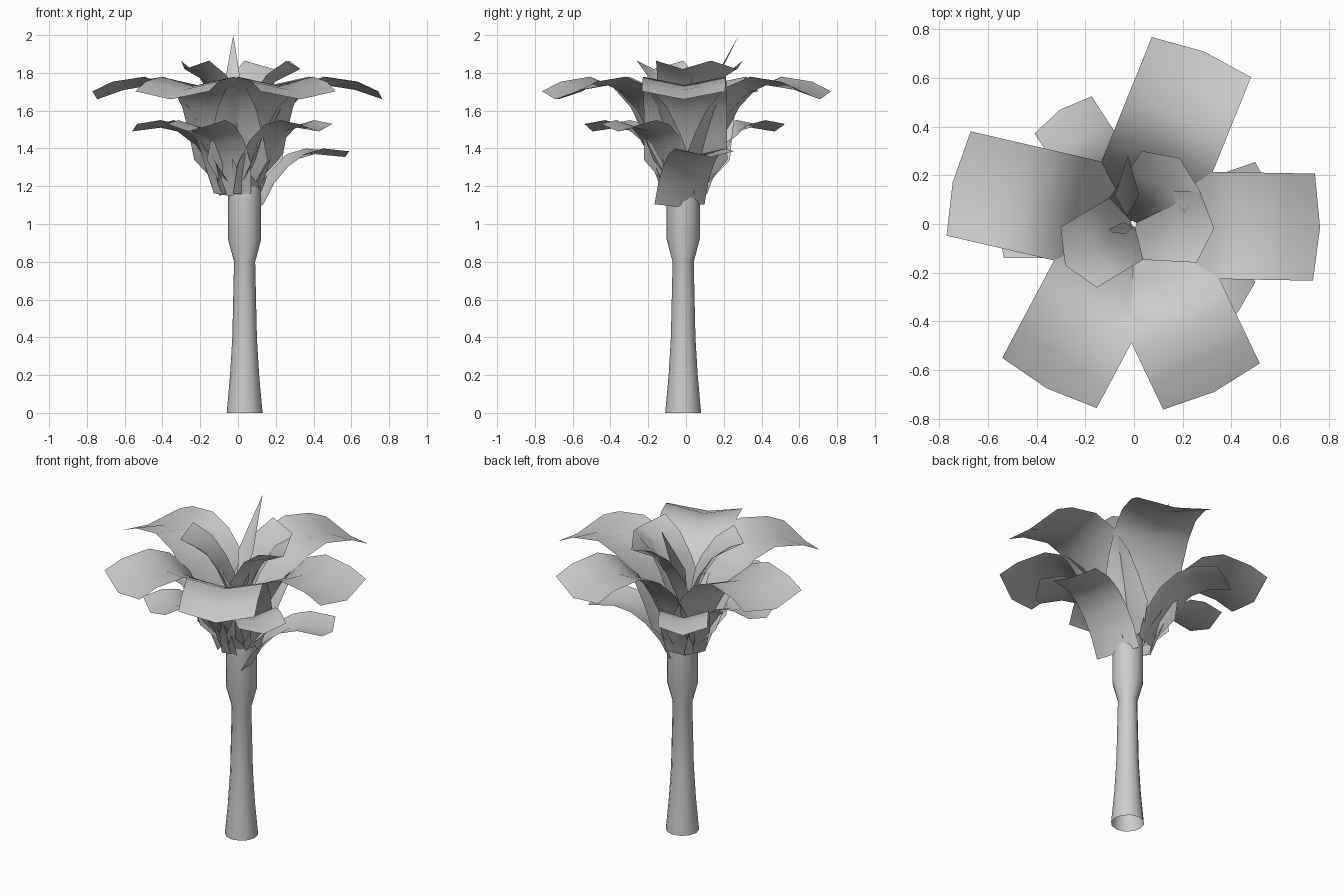
import bpy
import math
from mathutils import Vector

cube = bpy.data.objects.get("Cube")
if cube:
    bpy.data.objects.remove(cube)

# One plain grey for everything
grey = bpy.data.materials.new("light_grey")
grey.use_nodes = True
grey.diffuse_color = (0.6, 0.6, 0.6, 1)
grey.node_tree.nodes["Principled BSDF"].inputs["Base Color"].default_value = grey.diffuse_color

TRUNK_CENTRE = Vector((0.035, -0.015, 0))
UP = Vector((0, 0, 1))


def add_mesh(name, verts, faces):
    mesh = bpy.data.meshes.new(name)
    mesh.from_pydata(verts, [], faces)
    mesh.materials.append(grey)
    obj = bpy.data.objects.new(name, mesh)
    bpy.context.collection.objects.link(obj)
    bpy.ops.object.select_all(action="DESELECT")
    obj.select_set(True)
    bpy.context.view_layer.objects.active = obj
    bpy.ops.object.shade_smooth_by_angle(angle=math.radians(50))


def grid_faces(rows, cols):
    return [(r * cols + c, r * cols + c + 1, (r + 1) * cols + c + 1, (r + 1) * cols + c)
            for r in range(rows - 1) for c in range(cols - 1)]


# Leaf: a folded strip that follows a (distance, height) profile
def add_leaf(name, azimuth, profile, width, fold, point=0.025, base_width=1.0, shift_y=0.0):
    a = math.radians(azimuth)
    out, side = Vector((math.cos(a), math.sin(a), 0)), Vector((-math.sin(a), math.cos(a), 0))
    verts = []
    last = len(profile) - 1
    for i, (r, z) in enumerate(profile):
        r0, z0 = profile[max(i - 1, 0)]
        r1, z1 = profile[min(i + 1, last)]
        normal = Vector((z0 - z1, r1 - r0)).normalized() * fold
        if i == last:
            normal.x = -point
        half = width / 2 * (base_width if i == 0 else 1)
        for s in (-1, 0, 1):
            lift = normal * abs(s)
            p = out * (r + lift.x) + side * (s * half)
            verts.append(p + Vector((0, shift_y, z + lift.y)))
    add_mesh(name, verts, grid_faces(len(profile), 3))


# Spike: a slim, slightly folded leaf between two points
def add_spike(name, base, tip, width):
    base, tip = Vector(base), Vector(tip)
    along = tip - base
    side = along.cross(UP).normalized() * width / 2
    fold = side.cross(along).normalized() * width * 0.15
    mid = base + along * 0.4
    verts = [base, mid - side + fold, mid, mid + side + fold, tip]
    add_mesh(name, verts, [(0, 2, 1), (0, 3, 2), (1, 2, 4), (2, 3, 4)])


# Trunk: open lathed tube with a swollen crown
SIDES = 12
trunk_profile = [(0.095, 0), (0.077, 0.2), (0.065, 0.4), (0.056, 0.8), (0.088, 0.92), (0.088, 1.2)]
verts = [TRUNK_CENTRE + Vector((r * math.cos(t), r * math.sin(t), z)) for r, z in trunk_profile
         for t in (math.tau * i / SIDES for i in range(SIDES))]
faces = [(k * SIDES + i, k * SIDES + (i + 1) % SIDES, (k + 1) * SIDES + (i + 1) % SIDES, (k + 1) * SIDES + i)
         for k in range(len(trunk_profile) - 1) for i in range(SIDES)]
add_mesh("trunk", verts, faces)

# Large spreading leaves
large = [(0.06, 1.19), (0.12, 1.32), (0.18, 1.46), (0.25, 1.59), (0.35, 1.69), (0.46, 1.735),
         (0.62, 1.71), (0.765, 1.66)]
for i, az in enumerate((-1, 68, 167, 242, 295.5)):
    add_leaf(f"large_leaf_{i + 1}", az, large, 0.44, 0.045, base_width=0.5)

# Middle leaves
middle = [(0.1, 1.15), (0.15, 1.3), (0.23, 1.42), (0.32, 1.49), (0.41, 1.51), (0.56, 1.49)]
for i, az in enumerate((123, 180, 242, 320)):
    add_leaf(f"middle_leaf_{i + 1}", az, middle, 0.28, 0.04, base_width=0.8)

# Single low leaf
low = [(0.12, 1.09), (0.18, 1.2), (0.26, 1.29), (0.34, 1.345), (0.43, 1.37), (0.6, 1.355)]
add_leaf("low_leaf", 19, low, 0.28, 0.03, shift_y=-0.065)

# Upright inner leaves
inner = [(0.01, 1.34), (0.06, 1.5), (0.12, 1.64), (0.19, 1.75), (0.33, 1.82)]
for i, az in enumerate((-3, 55, 211)):
    add_leaf(f"inner_leaf_{i + 1}", az, inner, 0.29, 0.05, point=0.065)

# Central shoots
add_spike("tall_shoot", (-0.03, 0.03, 1.5), (-0.025, 0.28, 2.0), 0.1)
add_spike("front_shoot", (0.02, -0.03, 1.4), (0.17, -0.13, 1.72), 0.06)
add_spike("side_shoot", (0, -0.01, 1.4), (-0.12, -0.03, 1.66), 0.05)

# Small thorns among the leaf bases
for i in range(5):
    a = math.radians(33 + 72 * i)
    d = Vector((math.cos(a), math.sin(a), 0))
    add_spike(f"thorn_{i + 1}", TRUNK_CENTRE + d * 0.09 + UP * 1.18, TRUNK_CENTRE + d * 0.18 + UP * 1.35, 0.05)
